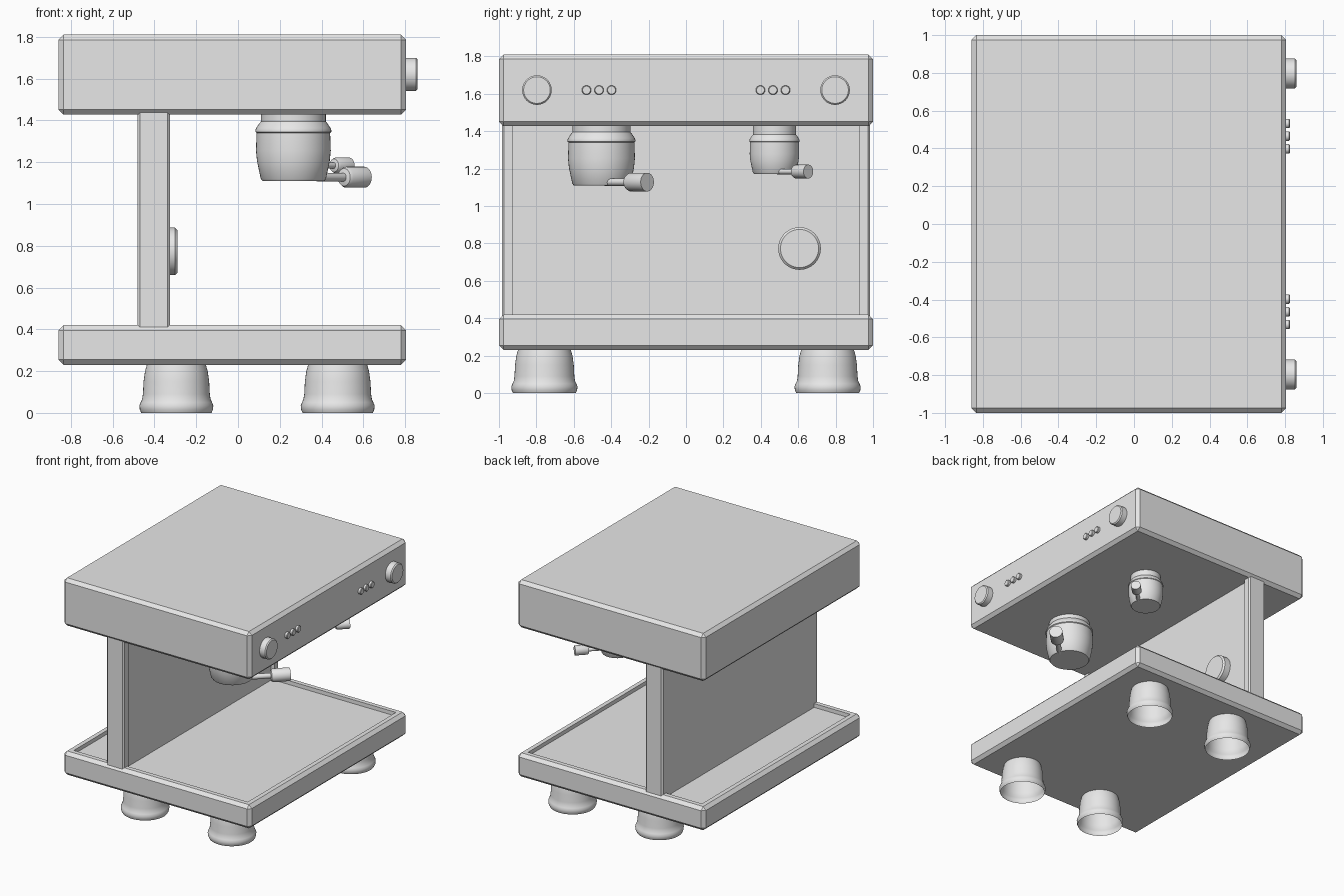
import bpy, bmesh, math
from mathutils import Vector, Matrix

cube = bpy.data.objects.get("Cube")
if cube:
    bpy.data.objects.remove(cube, do_unlink=True)

COLOUR = (0.8, 0.8, 0.8, 1)
grey = bpy.data.materials.new("light_grey")
grey.use_nodes = True
grey.diffuse_color = COLOUR
for node in grey.node_tree.nodes:
    if node.type == 'BSDF_PRINCIPLED':
        node.inputs["Base Color"].default_value = COLOUR


def finish(name, bm):
    mesh = bpy.data.meshes.new(name)
    bm.to_mesh(mesh)
    bm.free()
    mesh.materials.append(grey)
    obj = bpy.data.objects.new(name, mesh)
    bpy.context.collection.objects.link(obj)
    return obj


def slab(name, low, high, chamfer, recess=None, rim=0.05, depth=0.03):
    """Chamfered box, with an optional sunken panel on the face pointing along recess."""
    low, high = Vector(low), Vector(high)
    bm = bmesh.new()
    bmesh.ops.create_cube(bm, size=1)
    bmesh.ops.scale(bm, vec=high - low, verts=bm.verts)
    bmesh.ops.translate(bm, vec=(low + high) / 2, verts=bm.verts)
    bmesh.ops.bevel(bm, geom=bm.edges[:], offset=chamfer, segments=1, affect='EDGES')
    bm.normal_update()
    if recess:
        face = max(bm.faces, key=lambda f: f.normal.dot(Vector(recess)))
        bmesh.ops.inset_region(bm, faces=[face], thickness=rim)
        bmesh.ops.inset_region(bm, faces=[face], thickness=0.001, depth=-depth)
    return finish(name, bm)


def lathe(name, profile, location, axis=(0, 0, 1), scale=1, steps=48):
    """Turn a (radius, height) profile around an axis."""
    bm = bmesh.new()
    verts = [bm.verts.new((r, 0, h)) for r, h in profile]
    edges = [bm.edges.new(pair) for pair in zip(verts, verts[1:])]
    bmesh.ops.spin(bm, geom=verts + edges, cent=(0, 0, 0), axis=(0, 0, 1),
                   angle=math.tau, steps=steps)
    bmesh.ops.remove_doubles(bm, verts=bm.verts, dist=0.0001)
    bmesh.ops.recalc_face_normals(bm, faces=bm.faces)
    turn = Vector(axis).to_track_quat('Z', 'Y').to_matrix().to_4x4()
    bm.transform(Matrix.Translation(location) @ turn @ Matrix.Scale(scale, 4))
    obj = finish(name, bm)
    bpy.ops.object.select_all(action='DESELECT')
    obj.select_set(True)
    bpy.context.view_layer.objects.active = obj
    bpy.ops.object.shade_smooth_by_angle(angle=math.radians(35))
    return obj


def disc_profile(radius, length, chamfer):
    return [(0, 0), (radius, 0), (radius, length - chamfer),
            (radius - chamfer, length), (0, length)]


# Body: top housing, drip tray and upright wall
slab("top_housing", (-0.86, -1, 1.427), (0.805, 1, 1.81), 0.025)
slab("drip_tray", (-0.86, -1, 0.23), (0.805, 1, 0.42), 0.025, recess=(0, 0, 1))
slab("upright_wall", (-0.48, -0.985, 0.25), (-0.325, 0.985, 1.55), 0.012,
     recess=(1, 0, 0), rim=0.065)

# Feet: flared shells, open underneath
FOOT = [(0.168, 0), (0.175, 0.015), (0.177, 0.035), (0.171, 0.05), (0.164, 0.065),
        (0.16, 0.09), (0.157, 0.15), (0.15, 0.2), (0.14, 0.235)]
for x_name, x in (("rear", -0.295), ("front", 0.477)):
    for y_name, y in (("near", -0.757), ("far", 0.757)):
        lathe(f"{x_name}_{y_name}_foot", FOOT, (x, y, 0))

# Brewing heads with angled handles, heights measured from the rim
HEAD = [(0, 0.16), (0.155, 0.16), (0.155, 0.05), (0.165, 0.038), (0.178, 0.018),
        (0.182, 0.008), (0.182, 0), (0.176, -0.005), (0.179, -0.09), (0.174, -0.14),
        (0.156, -0.225), (0.148, -0.235), (0, -0.235)]
HANDLE = [(0, 0), (0.02, 0), (0.02, 0.175), (0.042, 0.18), (0.05, 0.195),
          (0.05, 0.318), (0, 0.318)]
for label, x, y, size in (("large", 0.265, -0.452, 1), ("small", 0.28, 0.473, 0.74)):
    centre = Vector((x, y, 1.345))
    lathe(f"{label}_brew_head", HEAD, centre, scale=size)
    lathe(f"{label}_handle", HANDLE, centre + size * Vector((0.115, 0.02, -0.217)),
          axis=(1, 1, 0), scale=size)

# Control panel: a knob and three buttons at each end
for label, side in (("near", -1), ("far", 1)):
    lathe(f"{label}_knob", disc_profile(0.079, 0.065, 0.008),
          (0.795, side * 0.797, 1.62), axis=(1, 0, 0))
    for i in range(3):
        lathe(f"{label}_button_{i + 1}", disc_profile(0.025, 0.03, 0.004),
              (0.795, side * 0.465 + (i - 1) * 0.067, 1.62), axis=(1, 0, 0), steps=24)

# Round gauge on the wall
lathe("pressure_gauge", disc_profile(0.114, 0.07, 0.012), (-0.36, 0.607, 0.773),
      axis=(1, 0, 0))
